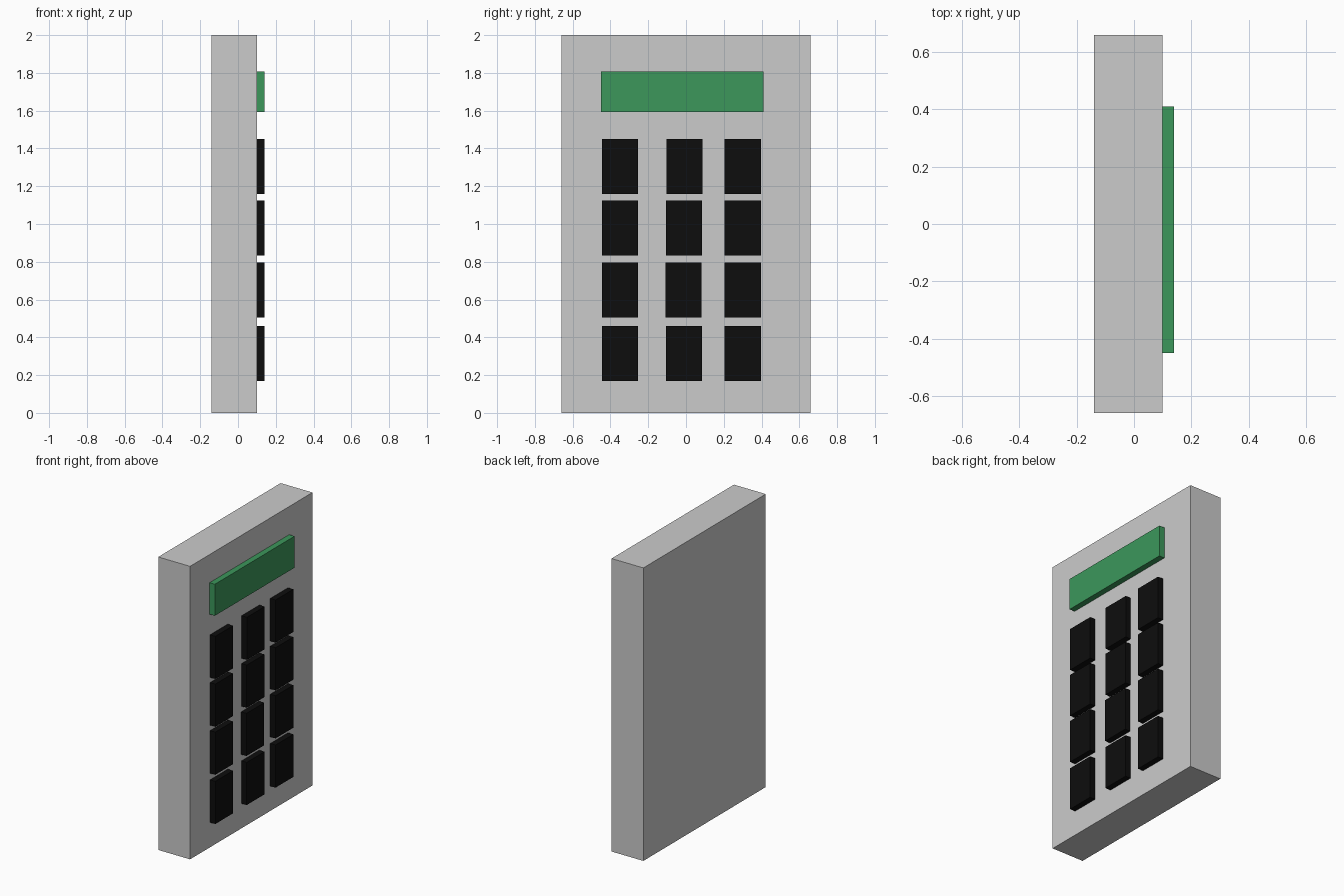
import bpy

if "Cube" in bpy.data.objects:
    bpy.data.objects.remove(bpy.data.objects["Cube"])


def material(name, color):
    mat = bpy.data.materials.new(name)
    mat.diffuse_color = (*color, 1)
    mat.use_nodes = True
    mat.node_tree.nodes["Principled BSDF"].inputs["Base Color"].default_value = mat.diffuse_color
    return mat


def box(name, x, y, z, mat=None):
    """Box given by its (min, max) extent on each axis."""
    spans = (x, y, z)
    bpy.ops.mesh.primitive_cube_add(size=1, location=[(a + b) / 2 for a, b in spans])
    obj = bpy.context.object
    obj.name = name
    obj.scale = [b - a for a, b in spans]
    bpy.ops.object.transform_apply(location=False, rotation=False, scale=True)
    if mat:
        obj.data.materials.append(mat)
    return obj


green = material("screen_green", (0.045, 0.31, 0.105))
black = material("key_black", (0.004, 0.004, 0.004))

FACE, RAISED = 0.10, 0.14

# Housing slab
box("housing", (-0.14, FACE), (-0.66, 0.66), (0, 2))

# Display panel raised from the housing
box("screen", (FACE, RAISED), (-0.45, 0.41), (1.593, 1.808), green)

# Four rows of three raised keys; the middle column drifts slightly
KEY_W, KEY_H = 0.192, 0.291
row_centers = (1.305, 0.979, 0.651, 0.315)
middle_column = (-0.008, -0.010, -0.013, -0.010)
for r, (z, mid) in enumerate(zip(row_centers, middle_column), 1):
    for c, y in enumerate((-0.349, mid, 0.301), 1):
        box(f"key_row{r}_col{c}", (FACE, RAISED),
            (y - KEY_W / 2, y + KEY_W / 2),
            (z - KEY_H / 2, z + KEY_H / 2), black)
